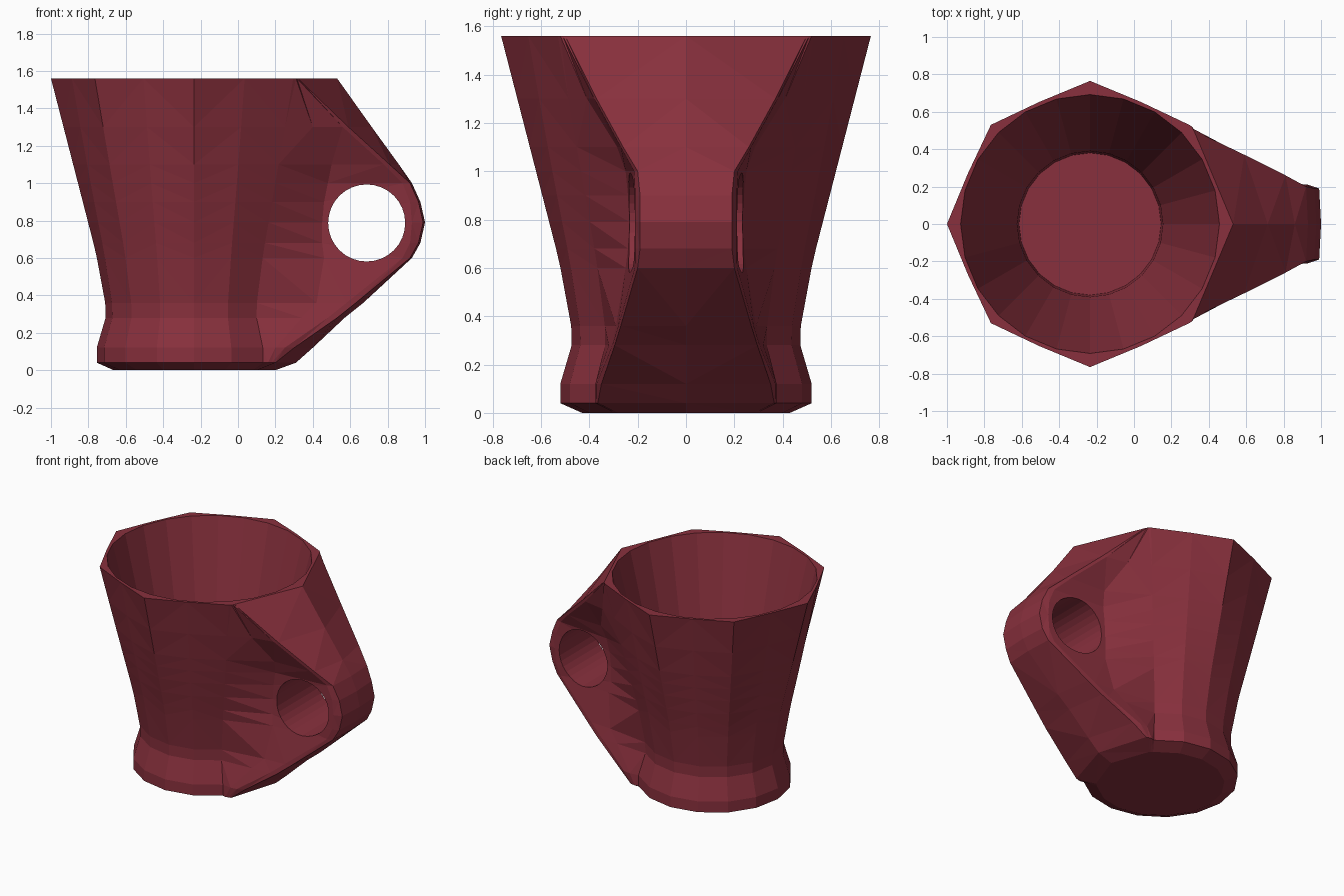
import bpy, bmesh, math
from mathutils import Matrix

if "Cube" in bpy.data.objects:
    bpy.data.objects.remove(bpy.data.objects["Cube"])

CX = -0.235  # cup axis

# outer cup profile: height, radius
CUP = [(0, .43), (.04, .52), (.12, .52), (.28, .473), (.36, .475), (.63, .525), (1.56, .765)]

# handle web by height: z, strap centre x, strap edge x/y, bevel x/y, pocket x/y
WEB = [
    (0, .20, .10, .28, .09, .285, .08, .295),
    (.04, .31, .20, .365, .18, .37, .16, .375),
    (.12, .40, .30, .35, .25, .37, .20, .375),
    (.28, .57, .53, .295, .48, .305, .34, .32),
    (.36, .67, .63, .27, .58, .28, .42, .29),
    (.60, .93, .92, .20, .88, .212, .46, .25),
    (.68, .975, .965, .19, .92, .21, .45, .24),
    (.79, 1.0, .99, .19, .93, .21, .45, .235),
    (.90, .975, .965, .19, .92, .21, .46, .24),
    (1.0, .93, .92, .20, .88, .215, .48, .25),
    (1.10, .86, .81, .26, .78, .27, .50, .285),
    (1.30, .715, .59, .37, .56, .38, .40, .41),
    (1.56, .53, .32, .50, .315, .51, .31, .52),
]


def cup_radius(z):
    for (z0, r0), (z1, r1) in zip(CUP, CUP[1:]):
        if z <= z1:
            return r0 + (r1 - r0) * (z - z0) / (z1 - z0)
    return CUP[-1][1]


def cup_point(z, deg):
    # round near the foot, octagonal at the rim
    t = max(0, min(1, (z - .5) / 1.06))
    odd = round(deg / 22.5) % 2
    r = cup_radius(z) * (1 - t * (.076 if odd else (.02 if deg % 90 else 0)))
    a = math.radians(deg)
    return (CX + r * math.cos(a), r * math.sin(a))


def section(row):
    z, xo, ex, ey, bx, by, px, py = row
    half = [(ex, ey), (bx, by), (px, py)]
    half += [cup_point(z, d) for d in (45, 67.5, 90, 112.5, 135, 157.5)]
    pts = [(xo, 0)] + half + [cup_point(z, 180)] + [(x, -y) for x, y in reversed(half)]
    return [(x, y, z) for x, y in pts]


def loft(name, rings):
    bm = bmesh.new()
    vs = [[bm.verts.new(p) for p in ring] for ring in rings]
    n = len(vs[0])
    for a, b in zip(vs, vs[1:]):
        for i in range(n):
            j = (i + 1) % n
            bm.faces.new((a[i], a[j], b[j], b[i]))
    bm.faces.new(vs[0][::-1])
    bm.faces.new(vs[-1])
    bmesh.ops.triangulate(bm, faces=[f for f in bm.faces if len(f.verts) == 4])
    bmesh.ops.recalc_face_normals(bm, faces=bm.faces)
    return finish(name, bm)


def finish(name, bm):
    me = bpy.data.meshes.new(name)
    bm.to_mesh(me)
    bm.free()
    ob = bpy.data.objects.new(name, me)
    bpy.context.collection.objects.link(ob)
    return ob


# mug body with handle web
mug = loft("mug", [section(r) for r in WEB])

# bowl cutter
N = 24
bowl = loft("bowl_cutter", [
    [(CX + r * math.cos(2 * math.pi * i / N), r * math.sin(2 * math.pi * i / N), z)
     for i in range(N)]
    for z, r in ((.12, .38), (.32, .39), (1.56, .692), (1.7, .726))])

# finger hole cutter
bm = bmesh.new()
bmesh.ops.create_cone(bm, cap_ends=True, segments=32, radius1=.206, radius2=.206, depth=2,
                      matrix=Matrix.Translation((.688, 0, .787)) @ Matrix.Rotation(math.pi / 2, 4, 'X'))
hole = finish("finger_hole_cutter", bm)

# cut the bowl and the finger hole
for cutter in (bowl, hole):
    cutter.hide_render = True
    mod = mug.modifiers.new(cutter.name, 'BOOLEAN')
    mod.operation = 'DIFFERENCE'
    mod.solver = 'EXACT'
    mod.object = cutter
bpy.context.view_layer.update()
deps = bpy.context.evaluated_depsgraph_get()
result = bpy.data.meshes.new_from_object(mug.evaluated_get(deps))
mug.modifiers.clear()
mug.data = result
for cutter in (bowl, hole):
    bpy.data.objects.remove(cutter)

# glaze colour
mat = bpy.data.materials.new("dark red glaze")
mat.diffuse_color = (.25, .03, .047, 1)
mat.use_nodes = True
mat.node_tree.nodes["Principled BSDF"].inputs["Base Color"].default_value = mat.diffuse_color
mug.data.materials.clear()
mug.data.materials.append(mat)
for p in mug.data.polygons:
    p.material_index = 0
